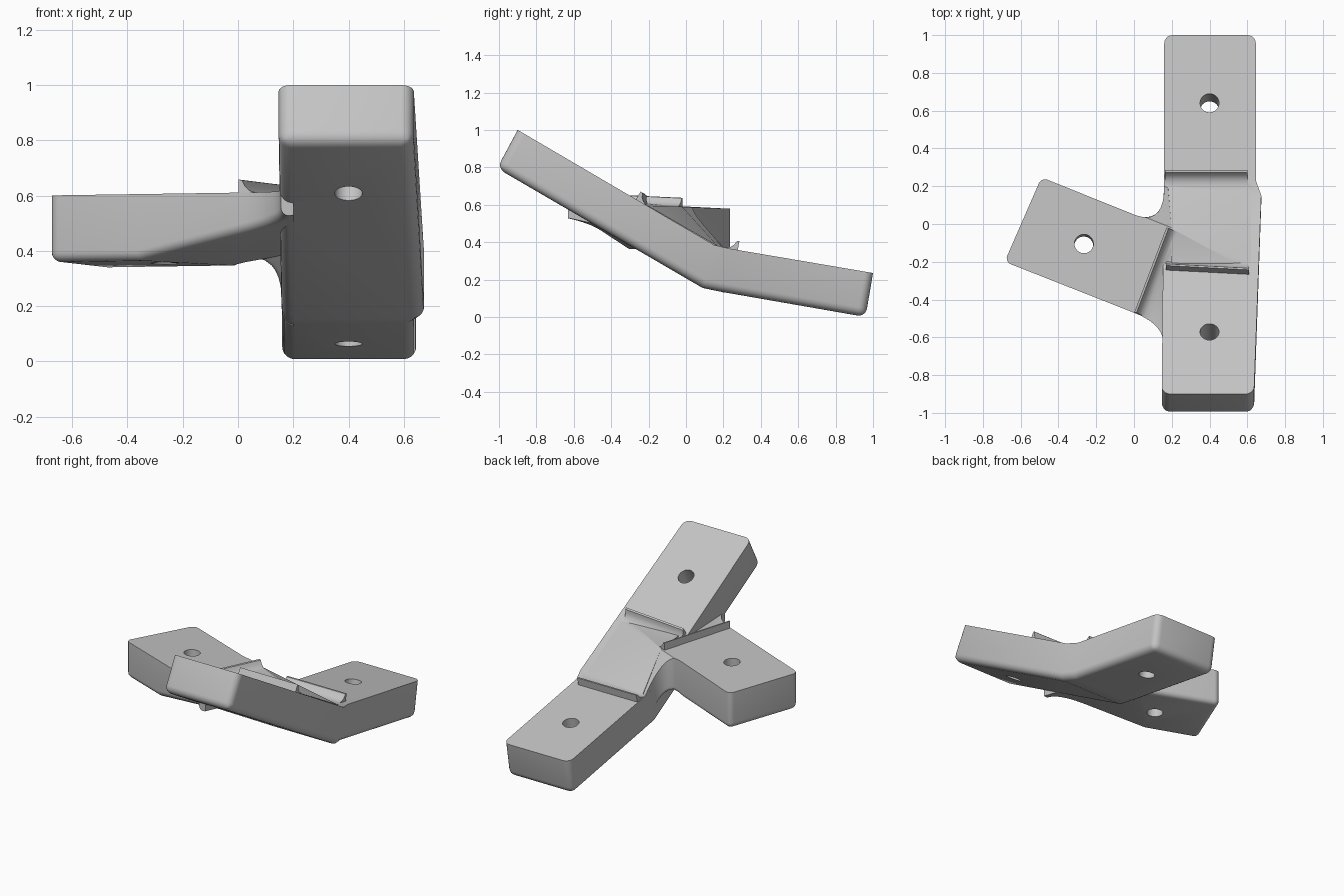
import bpy, bmesh, math
from mathutils import Vector

old = bpy.data.objects.get("Cube")
if old:
    bpy.data.objects.remove(old)

grey = bpy.data.materials.new("plain grey")
grey.use_nodes = True
grey.diffuse_color = (0.55, 0.55, 0.55, 1)
grey.node_tree.nodes["Principled BSDF"].inputs["Base Color"].default_value = grey.diffuse_color


def finish(bm, name):
    bmesh.ops.recalc_face_normals(bm, faces=bm.faces[:])
    mesh = bpy.data.meshes.new(name)
    bm.to_mesh(mesh)
    bm.free()
    mesh.materials.append(grey)
    obj = bpy.data.objects.new(name, mesh)
    bpy.context.collection.objects.link(obj)
    return obj


def round_edges(bm, edges, width):
    bmesh.ops.bevel(bm, geom=edges, offset=width, segments=5, profile=0.5,
                    affect='EDGES', clamp_overlap=False)


def loft(bm, rings):
    rings = [[bm.verts.new(p) for p in ring] for ring in rings]
    n = len(rings[0])
    for a, b in zip(rings, rings[1:]):
        for i in range(n):
            bm.faces.new((a[i], a[(i + 1) % n], b[(i + 1) % n], b[i]))
    bm.faces.new(rings[0])
    bm.faces.new(rings[-1][::-1])
    return rings


# Bent bar: back arm and front arm in one piece
def make_bar():
    # left x, right x, top (y, z), bottom (y, z)
    sections = [(0.16, 0.645, (1.0, 0.235), (0.96, 0.0)),
                (0.16, 0.645, (0.23, 0.366), (0.18, 0.136)),
                (0.157, 0.674, (0.15, 0.385), (0.09, 0.155)),
                (0.147, 0.635, (-0.9, 1.0), (-1.01, 0.795))]
    bm = bmesh.new()
    rings = loft(bm, [[(l, *t), (r, *t), (r, *b), (l, *b)] for l, r, t, b in sections])
    pairs = []
    for ring in (rings[0], rings[-1]):
        pairs += [(ring[1], ring[2]), (ring[2], ring[3]), (ring[3], ring[0])]
    for a, b in zip(rings, rings[1:]):
        pairs += [(a[2], b[2]), (a[3], b[3])]
    round_edges(bm, [bm.edges.get(p) for p in pairs], 0.045)
    return finish(bm, "bent_bar")


def bend(a, c, b, steps=9):
    a, c, b = Vector(a), Vector(c), Vector(b)
    ts = [i / steps for i in range(steps + 1)]
    return [a * (1 - t) ** 2 + c * 2 * t * (1 - t) + b * t * t for t in ts]


# Side arm: outline with curved roots, then top and bottom heights by rule
def arm_top(x, y):
    return 0.588 - 0.004 * x - 0.048 * y


def make_side_arm():
    ends = [Vector((-0.49, 0.247)), Vector((-0.685, -0.2))]
    outline = ends + bend((0, -0.47), (0.155, -0.53), (0.155, -0.63))
    outline += [Vector((0.2, -0.63)), Vector((0.2, 0.2))]
    outline += bend((0, 0.05), (0.16, -0.014), (0.16, 0.2))[::-1]
    bm = bmesh.new()
    loft(bm, [[(p.x, p.y, z) for p in outline] for z in (0, 1)])
    # creases of the root, cut straight down through the slab
    for point, normal in (((0, 0.0465, 0), (0.178, -0.172, 0)), ((0, 0.06, 0), (0.4, 1, 0))):
        bmesh.ops.bisect_plane(bm, geom=bm.verts[:] + bm.edges[:] + bm.faces[:],
                               plane_co=point, plane_no=normal, dist=0.0005)
    low = {v for v in bm.verts if v.co.z < 0.5}
    for v in bm.verts:
        x, y, _ = v.co
        drop = max(0, y - 0.06 + 0.4 * x)
        bottom = max(arm_top(x, y) - 0.24, 0.356 + 0.174 * x - 0.22 * y)
        v.co.z = (bottom if v in low else arm_top(x, y)) - drop
    bmesh.ops.recalc_face_normals(bm, faces=bm.faces[:])
    bm.normal_update()
    chosen = []
    for e in bm.edges:
        under = [v in low for v in e.verts]
        if max(v.co.x for v in e.verts) > 0.18:
            continue
        if all(under):
            walls = [f for f in e.link_faces if not all(v in low for v in f.verts)]
            if len(walls) == 1:
                chosen.append(e)
        elif any(under) and any((e.verts[0].co.xy - p).length < 0.01 for p in ends):
            chosen.append(e)
    round_edges(bm, chosen, 0.035)
    return finish(bm, "side_arm")


# Raised hub where the three arms meet
def make_hub():
    bm = bmesh.new()
    points = [(0.18, 0.2, 0.372), (0.62, 0.17, 0.379), (0.199, -0.02, 0.589),
              (0.199, -0.24, 0.61), (0.62, -0.2, 0.592),
              (0.2, 0.1, 0.3), (0.6, 0.1, 0.3), (0.2, -0.2, 0.45), (0.6, -0.2, 0.45)]
    for p in points:
        bm.verts.new(p)
    res = bmesh.ops.convex_hull(bm, input=bm.verts[:])
    loose = [g for g in res["geom_interior"] if isinstance(g, bmesh.types.BMVert)]
    bmesh.ops.delete(bm, geom=loose, context='VERTS')
    return finish(bm, "hub")


# Lip: steep on the outer side, hollow slope on the inner side
def make_lip(name, start, end, inward, up):
    inward, up = Vector(inward).normalized(), Vector(up).normalized()
    profile = [(0, -0.02), (0, 0.05), (0.012, 0.048), (0.024, 0.026),
               (0.042, 0.01), (0.07, 0.001), (0.07, -0.02)]
    bm = bmesh.new()
    loft(bm, [[Vector(p) + inward * t + up * h for t, h in profile] for p in (start, end)])
    return finish(bm, name)


def make_cutter(name, top, up):
    bpy.ops.mesh.primitive_cylinder_add(
        vertices=40, radius=0.05, depth=0.8, location=top,
        rotation=Vector(up).to_track_quat('Z', 'Y').to_euler())
    obj = bpy.context.object
    obj.name = name
    obj.hide_render = True
    obj.data.materials.append(grey)
    return obj


FRONT_UP, BACK_UP, SIDE_UP = (0, 0.503, 0.864), (0, 0.17, 0.985), (0.004, 0.048, 1)

bracket = make_bar()
additions = [
    make_side_arm(),
    make_hub(),
    make_lip("front_lip", (0.17, -0.245, 0.614), (0.61, -0.268, 0.627), (0, 0.864, -0.503), FRONT_UP),
    make_lip("back_lip", (0.165, 0.277, 0.357), (0.6, 0.277, 0.357), (0, -0.985, 0.17), BACK_UP),
    make_lip("side_lip", (0.002, -0.468, 0.608), (0.172, -0.02, 0.587), (0.93, -0.37, 0), SIDE_UP),
]
cutters = [make_cutter("front_hole", (0.4, -0.57, 0.81), FRONT_UP),
           make_cutter("back_hole", (0.4, 0.64, 0.295), BACK_UP),
           make_cutter("side_hole", (-0.265, -0.105, 0.59), SIDE_UP)]

# Fuse the parts, drill the holes, then drop the helpers
for parts, operation in ((additions, 'UNION'), (cutters, 'DIFFERENCE')):
    for part in parts:
        mod = bracket.modifiers.new(part.name, 'BOOLEAN')
        mod.operation, mod.object, mod.solver = operation, part, 'EXACT'
graph = bpy.context.evaluated_depsgraph_get()
fused = bpy.data.meshes.new_from_object(bracket.evaluated_get(graph))
bracket.modifiers.clear()
bracket.data = fused
bracket.name = "three_arm_bracket"
for part in additions + cutters:
    bpy.data.objects.remove(part)
fused.materials.clear()
fused.materials.append(grey)

bpy.ops.object.select_all(action='DESELECT')
bracket.select_set(True)
bpy.context.view_layer.objects.active = bracket
bpy.ops.object.shade_smooth_by_angle(angle=math.radians(32))
